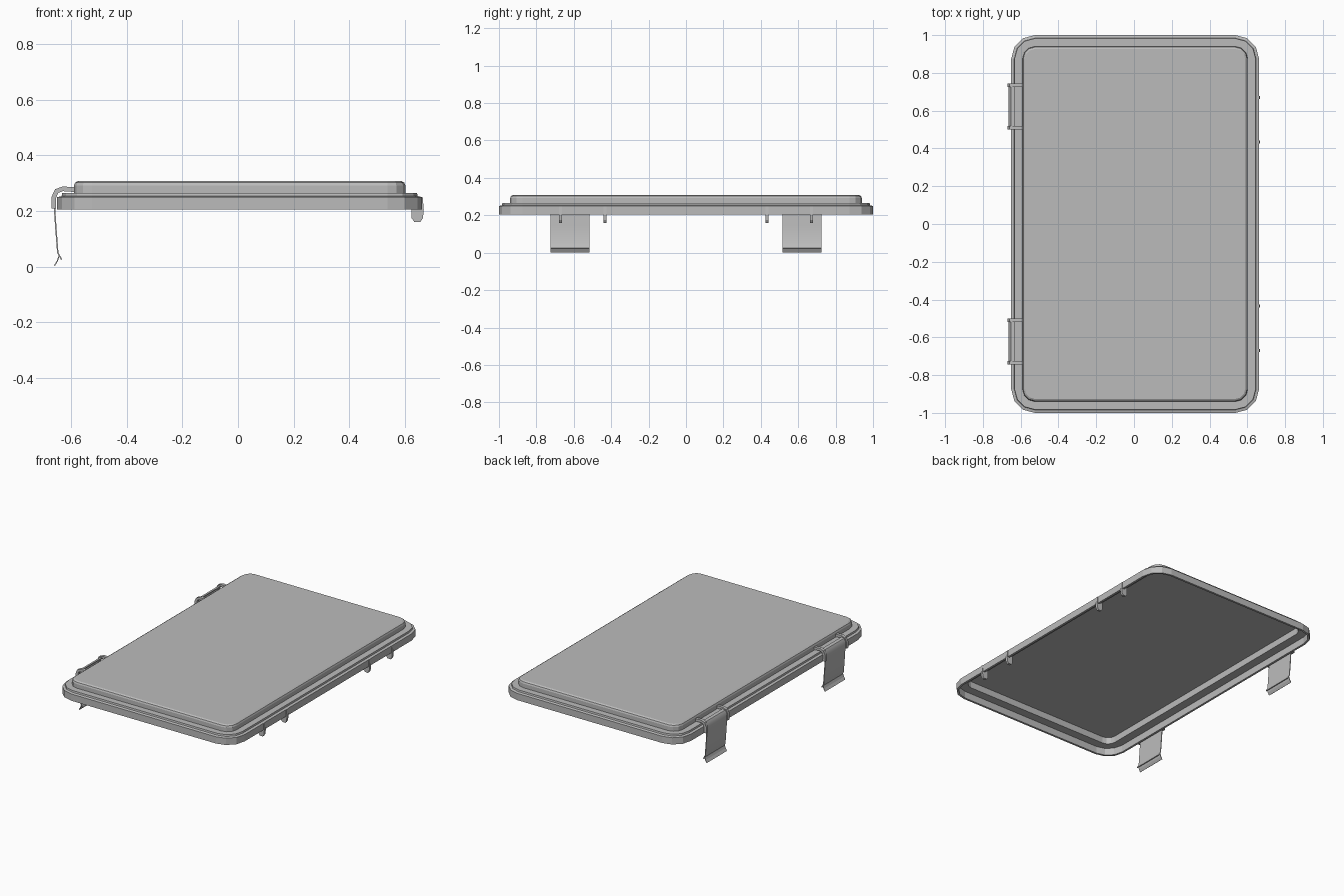
import bpy, bmesh, math
from mathutils import Vector

cube = bpy.data.objects.get("Cube")
if cube:
    bpy.data.objects.remove(cube)

grey = bpy.data.materials.new("plain_grey")
grey.use_nodes = True
grey.diffuse_color = (0.5, 0.5, 0.5, 1)
grey.node_tree.nodes["Principled BSDF"].inputs["Base Color"].default_value = (0.5, 0.5, 0.5, 1)

CX, HX, HY, R = 0.006, 0.656, 1.0, 0.125


def finish(name, bm, smooth=None):
    bmesh.ops.recalc_face_normals(bm, faces=bm.faces)
    me = bpy.data.meshes.new(name)
    bm.to_mesh(me)
    bm.free()
    me.materials.append(grey)
    ob = bpy.data.objects.new(name, me)
    bpy.context.collection.objects.link(ob)
    if smooth:
        bpy.ops.object.select_all(action='DESELECT')
        ob.select_set(True)
        bpy.context.view_layer.objects.active = ob
        bpy.ops.object.shade_smooth_by_angle(angle=math.radians(smooth))
    return ob


def rounded_ring(bm, inset, z, steps=3):
    """Rounded rectangle of vertices, inset from the lid outline."""
    r = max(R - inset, 0.045)
    ring = []
    for i, (sx, sy) in enumerate([(1, 1), (-1, 1), (-1, -1), (1, -1)]):
        for k in range(steps + 1):
            a = math.radians(90 * (i + k / steps))
            ring.append(bm.verts.new((CX + sx * (HX - inset - r) + r * math.cos(a),
                                      sy * (HY - inset - r) + r * math.sin(a), z)))
    return ring


def extrude_outline(name, pts, y0, y1, smooth=None):
    """Side outline (x, z) pushed along y."""
    bm = bmesh.new()
    a, b = [[bm.verts.new((x, y, z)) for x, z in pts] for y in (y0, y1)]
    n = len(pts)
    bm.faces.new(a)
    bm.faces.new(b[::-1])
    for i in range(n):
        bm.faces.new((a[i], a[(i + 1) % n], b[(i + 1) % n], b[i]))
    return finish(name, bm, smooth)


def thicken(path, t):
    """Closed band of thickness t around an open (x, z) path."""
    left, right = [], []
    for i, p in enumerate(path):
        d = Vector(path[min(i + 1, len(path) - 1)]) - Vector(path[max(i - 1, 0)])
        n = Vector((-d.y, d.x)).normalized() * t / 2
        left.append(tuple(Vector(p) + n))
        right.append(tuple(Vector(p) - n))
    return left + right[::-1]


# Lid: stepped hollow shell, walked from the ceiling inside, round the rim, to the top
profile = [(0.072, 0.296), (0.072, 0.252), (0.014, 0.252), (0.014, 0.205),
           (0.0, 0.205), (0.0, 0.25), (0.016, 0.254), (0.018, 0.265),
           (0.06, 0.265), (0.06, 0.292), (0.064, 0.302), (0.074, 0.308)]
bm = bmesh.new()
rings = [rounded_ring(bm, i, z) for i, z in profile]
n = len(rings[0])
for a, b in zip(rings, rings[1:]):
    for i in range(n):
        bm.faces.new((a[i], a[(i + 1) % n], b[(i + 1) % n], b[i]))
bm.faces.new(rings[0])
bm.faces.new(rings[-1])
finish("lid", bm)

# Clips on the right side, hinge hooks on the left side
strap = [(-0.632, 0.276), (-0.65, 0.272), (-0.661, 0.255), (-0.66, 0.215),
         (-0.655, 0.14), (-0.648, 0.05), (-0.634, 0.025)]
lip = [(-0.644, 0.037), (-0.65, 0.02), (-0.66, 0.003)]
arm = [(-0.586, 0.277), (-0.63, 0.28), (-0.652, 0.272), (-0.662, 0.25), (-0.662, 0.21)]
hook = [(0.624, 0.22), (0.624, 0.175), (0.634, 0.161), (0.655, 0.16),
        (0.665, 0.175), (0.668, 0.205), (0.664, 0.25), (0.655, 0.25), (0.653, 0.215)]

for side, s in (("front", -1), ("back", 1)):
    mid = s * 0.62
    extrude_outline(side + "_clip_strap", thicken(strap, 0.005), mid - 0.105, mid + 0.105, 40)
    extrude_outline(side + "_clip_lip", thicken(lip, 0.004), mid - 0.105, mid + 0.105)
    for end, y in (("inner", 0.51), ("outer", 0.735)):
        extrude_outline(f"{side}_{end}_clip_arm", thicken(arm, 0.017),
                        s * y - 0.01, s * y + 0.01, 40)
    for end, y in (("inner", 0.433), ("outer", 0.67)):
        extrude_outline(f"{side}_{end}_hinge_hook", hook, s * y - 0.008, s * y + 0.008)
